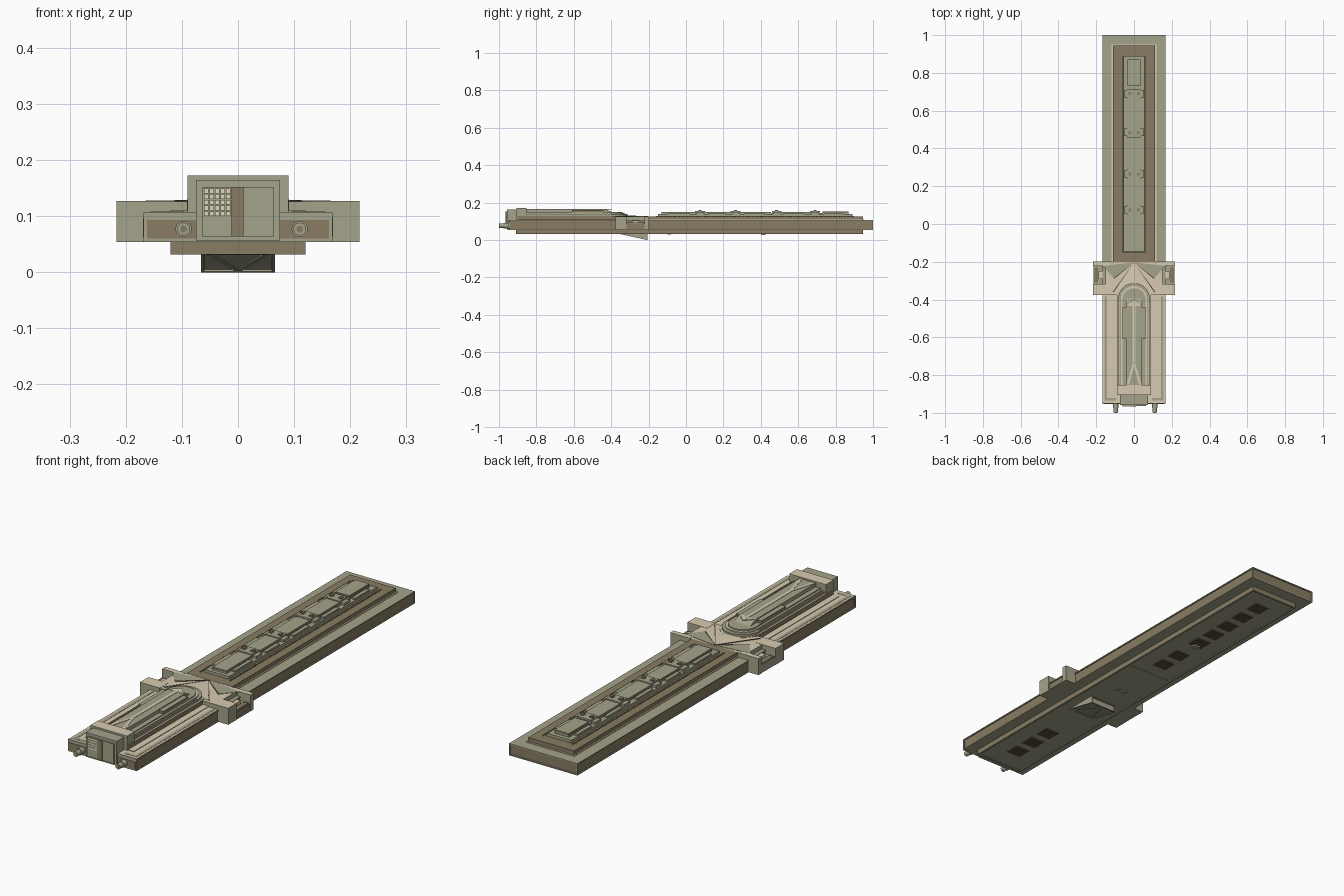
import bpy, bmesh, math
from mathutils import Vector

if "Cube" in bpy.data.objects:
    bpy.data.objects.remove(bpy.data.objects["Cube"])

def material(name, rgb):
    m = bpy.data.materials.new(name)
    m.diffuse_color = (*rgb, 1)
    m.use_nodes = True
    m.node_tree.nodes["Principled BSDF"].inputs["Base Color"].default_value = m.diffuse_color
    return m

MATS = [material("olive grey", (.375, .370, .260)), material("brown", (.248, .204, .125)),
        material("tan", (.680, .592, .440)), material("dark brown", (.085, .066, .042)),
        material("cream", (.74, .69, .50))]
GREY, BROWN, TAN, DARK, CREAM = range(5)

def finish(name, bm, side, top=None, bottom=None, insets=()):
    """Colour faces by direction, cut recessed panels, and add the object."""
    bm.normal_update()
    for f in bm.faces:
        n = f.normal
        f.material_index = side
        if n.z > .5 and top is not None:
            f.material_index = top
        if n.z < -.5 and bottom is not None:
            f.material_index = bottom
    for direction, width, depth, mat in insets:
        fs = [f for f in bm.faces if f.normal.dot(Vector(direction)) > .9]
        bmesh.ops.inset_individual(bm, faces=fs, thickness=width)
        bmesh.ops.inset_individual(bm, faces=fs, thickness=.0005, depth=-depth)
        for f in fs:
            f.material_index = mat
    me = bpy.data.meshes.new(name)
    bm.to_mesh(me)
    bm.free()
    for m in MATS:
        me.materials.append(m)
    ob = bpy.data.objects.new(name, me)
    bpy.context.collection.objects.link(ob)
    return ob

def boxes(name, items, side, top=None, bottom=None, insets=(), mirror=False):
    """Boxes given as x0, x1, y0, y1, z0, z1; optionally mirrored across x."""
    if mirror:
        items = items + [(-b, -a, *r) for a, b, *r in items]
    bm = bmesh.new()
    for x0, x1, y0, y1, z0, z1 in items:
        vs = bmesh.ops.create_cube(bm, size=1)["verts"]
        for v in vs:
            v.co = Vector(((x0 + x1) / 2 + v.co.x * (x1 - x0), (y0 + y1) / 2 + v.co.y * (y1 - y0),
                           (z0 + z1) / 2 + v.co.z * (z1 - z0)))
    return finish(name, bm, side, top, bottom, insets)

def prism(name, pts, offset, side, top=None, insets=()):
    """Extrude a planar outline of 3D points by an offset."""
    bm = bmesh.new()
    f = bm.faces.new([bm.verts.new(p) for p in pts])
    ext = bmesh.ops.extrude_face_region(bm, geom=[f])
    bmesh.ops.translate(bm, vec=offset, verts=[g for g in ext["geom"] if isinstance(g, bmesh.types.BMVert)])
    bmesh.ops.recalc_face_normals(bm, faces=bm.faces)
    return finish(name, bm, side, top, None, insets)

def arch(name, w, y0, y1, z0, z1, side, top):
    """Long slab with a rounded rear end."""
    pts = [(-w, y0, z0), (w, y0, z0)]
    pts += [(w * math.cos(a), y1 - w + w * math.sin(a), z0)
            for a in (math.pi * i / 14 for i in range(15))]
    return prism(name, pts, (0, 0, z1 - z0), side, top)

X, NX, Y, UP, DOWN = (1, 0, 0), (-1, 0, 0), (0, 1, 0), (0, 0, 1), (0, 0, -1)

# main hull and belly
boxes("hull", [(-.168, .168, -.95, 1, .054, .1065)], GREY,
      insets=[(d, .007, .004, BROWN) for d in (X, NX, Y)])
boxes("hull_front_panels", [(-.162, -.06, -.952, -.945, .06, .093), (.06, .162, -.952, -.945, .06, .093)], BROWN)
boxes("belly_slab", [(-.12, .12, -.91, .945, .032, .054)], BROWN, bottom=GREY,
      insets=[(DOWN, .012, .004, GREY)])
boxes("belly_panels", [(-.035, .035, y - .032, y + .032, .033, .038)
                       for y in (-.78, -.68, -.58, .2, .3, .44, .535, .63, .73, .83)], BROWN, bottom=DARK)
boxes("belly_hatches", [(-.03, -.01, -.1, -.08, .031, .038), (.01, .03, -.1, -.08, .031, .038),
                        (-.015, .015, .4, .425, .026, .038), (-.1, .1, .1, .105, .033, .038)], GREY)

# belly scoop: sloped wedge with recessed face and V-shaped ridge
prism("scoop", [(-.066, -.36, .034), (-.066, -.205, 0), (-.066, -.205, .034)], (.132, 0, 0), GREY,
      insets=[(Vector((0, -.21, -.98)), .008, .003, GREY), (Y, .004, .008, GREY)])
for s in (1, -1):
    prism("scoop_rib", [(s * .055, -.35, .032), (s * .047, -.35, .032), (-s * .003, -.21, .002),
                        (s * .005, -.21, .002)], (0, 0, .006), GREY)

# rear deck layers
boxes("deck_trim", [(-.118, .118, -.2, .951, .106, .110)], TAN)
boxes("rear_deck", [(-.112, .112, -.2, .945, .107, .127)], BROWN)
boxes("deck_teeth", [(.070, .076, -.16 + i * .015, -.152 + i * .015, .127, .130) for i in range(71)],
      BROWN, mirror=True)
boxes("rear_platform", [(-.06, .06, -.15, .89, .127, .139)], GREY, insets=[(UP, .004, .001, GREY)])
boxes("spine_base", [(-.036, .036, -.132, .87, .138, .145)], GREY)
boxes("spine_blocks", [(-.034, .034, a, b, .138, .150) for a, b in
                       ((-.13, .05), (.1, .24), (.29, .455), (.505, .665))], GREY)
boxes("spine_end_block", [(-.034, .034, .73, .87, .138, .154)], BROWN, top=GREY)
boxes("spine_side_plates", [(.04, .056, a, b, .138, .145) for a, b in
                            ((-.1, .02), (.12, .21), (.31, .42), (.52, .63), (.74, .84))], GREY, mirror=True)
BUMPS = (.075, .265, .485, .69)
boxes("spine_bands", [(-.052, .052, y - .02, y + .02, .138, .148) for y in BUMPS], GREY)
boxes("stud_caps", [(-.034, .034, y - .026, y + .026, .148, .155) for y in BUMPS], GREY)
boxes("spine_studs", [(.015, .029, y - .008, y + .008, .15, .161) for y in BUMPS], BROWN, mirror=True)

# side wings: open docking bays
boxes("wing_floor", [(.15, .2155, -.375, -.2, .054, .09)], GREY,
      insets=[(X, .006, .004, BROWN)], mirror=True)
boxes("wing_front_wall", [(.12, .2165, -.377, -.318, .054, .127)], GREY, top=TAN, mirror=True)
boxes("wing_rear_wall", [(.12, .2165, -.222, -.199, .054, .127)], GREY, top=TAN, mirror=True)
boxes("wing_bay_plates", [(.19, .212, -.31, -.23, .09, .093)], BROWN, mirror=True)
boxes("wing_bay_blocks", [(.16, .188, -.29, -.25, .09, .105)], TAN, mirror=True)
boxes("shoulder", [(-.15, .15, -.375, -.2, .054, .126)], GREY, top=TAN)
# faceted fan between the wings: grey triangles at the back, dark creases to the apex
for s in (1, -1):
    prism("fan_rear_triangle", [(0, -.203, .126), (s * .165, -.222, .126), (s * .105, -.29, .126)],
          (0, 0, .0015), GREY)
    prism("fan_facet", [(0, -.203, .1265), (s * .105, -.36, .1265), (0, -.36, .133)], (0, 0, .001), TAN)
    for x1, y1 in ((.108, -.362), (.105, -.29)):
        prism("fan_crease", [(0, -.205, .126), (s * x1, y1, .126), (s * (x1 + .005), y1 + .003, .126)],
              (0, 0, .0025), DARK)

# front hull top: tan deck with grey channels
boxes("front_deck", [(-.166, .166, -.948, -.375, .106, .1075)], GREY, top=TAN)
boxes("front_deck_strips", [(.142, .156, -.935, -.385, .107, .1085), (.095, .142, -.935, -.921, .107, .1085)],
      GREY, mirror=True)
boxes("front_deck_step", [(-.12, .12, -.9, -.375, .107, .110)], GREY, top=TAN)

# rounded upper superstructure
arch("arch_base", .091, -.9, -.303, .107, .130, BROWN, TAN)
arch("arch_band", .083, -.9, -.312, .130, .139, GREY, GREY)
arch("arch_trim", .070, -.9, -.328, .139, .144, TAN, TAN)
arch("arch_core", .062, -.9, -.34, .144, .149, GREY, GREY)
boxes("arch_teeth", [(.075, .080, -.845 + i * .015, -.837 + i * .015, .139, .142) for i in range(30)],
      TAN, mirror=True)
prism("ridge", [(-.04, -.87, .148), (-.04, -.87, .165), (-.04, -.43, .165), (-.04, -.39, .148)],
      (.08, 0, 0), GREY)
boxes("ridge_stripe", [(-.007, .007, -.73, -.42, .163, .1665)], TAN)
prism("ridge_nose", [(-.04, -.435, .163), (.04, -.435, .163), (0, -.395, .163)], (0, 0, .003), TAN)
for s in (1, -1):
    prism("ridge_fork", [(0, -.715, .163), (s * .04, -.85, .163), (s * .026, -.85, .163), (0, -.755, .163)],
          (0, 0, .0035), TAN)
boxes("ridge_side_boxes", [(.04, .062, -.61, -.44, .148, .161)], BROWN, top=GREY, mirror=True)

# front gatehouse
boxes("gate_block", [(-.09, .09, -.905, -.852, .054, .172)], GREY, top=TAN)
boxes("gate_front", [(-.075, .075, -.957, -.9, .056, .164)], GREY)
boxes("gate_panel", [(-.064, .064, -.963, -.95, .064, .152)], GREY)
boxes("gate_stripe", [(-.012, .010, -.966, -.95, .064, .152)], BROWN)
boxes("gate_windows", [(-.061 + i * .0098, -.0527 + i * .0098, -.966, -.96, .1 + j * .0102, .1086 + j * .0102)
                       for i in range(5) for j in range(5)], CREAM)

# front nozzles: collar, barrel and core
for x in (-.097, .110):
    for name, r, y0, y1, mat in (("nozzle_collar", .0145, -.975, -.94, GREY),
                                 ("nozzle_barrel", .0115, -.999, -.97, GREY),
                                 ("nozzle_core", .006, -1.0, -.99, BROWN)):
        bpy.ops.mesh.primitive_cylinder_add(vertices=20, radius=r, depth=y1 - y0,
                                            location=(x, (y0 + y1) / 2, .077), rotation=(math.pi / 2, 0, 0))
        ob = bpy.context.object
        ob.name = name
        ob.data.materials.append(MATS[mat])
        bpy.ops.object.shade_smooth_by_angle()
